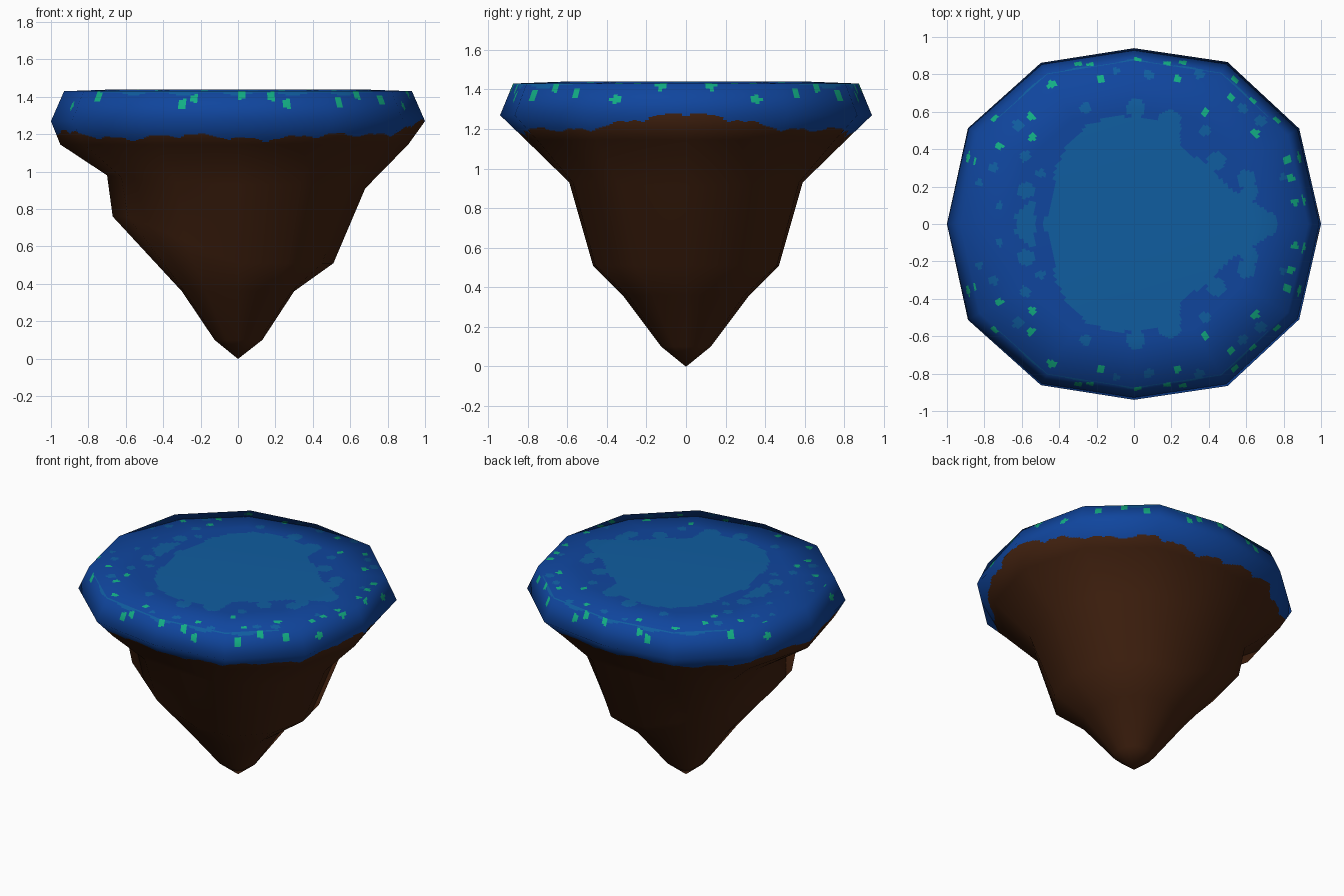
import bpy, bmesh, math
from mathutils import Vector

if "Cube" in bpy.data.objects:
    bpy.data.objects.remove(bpy.data.objects["Cube"])

SIDES = 12
SUB = 24                     # angular cuts per side, fine enough for painted edges

# Half rings at 0, 30 .. 180 degrees (mirrored in y): radii and heights
RIM = [1.0, 1.02, 1.0, 0.94, 0.995, 1.025, 1.0]
rings = [
    ([0.002] * 7, 1.44),                                   # centre of top
    ([0.65 * r for r in RIM], 1.44),                       # flat top
    ([0.93 * r for r in RIM], 1.43),                       # upper rim
    (RIM, 1.27),                                           # widest rim
    ([0.91, 0.91, 0.87, 0.81, 0.88, 0.95, 0.95], 1.145),   # under rim
    ([0.68, 0.68, 0.66, 0.59, 0.66, 0.72, 0.70],
     [0.91, 0.92, 0.93, 0.93, 0.94, 0.97, 0.98]),          # rock shoulder
    ([0.51, 0.52, 0.53, 0.47, 0.57, 0.68, 0.67],
     [0.51, 0.51, 0.51, 0.51, 0.63, 0.76, 0.76]),          # rock waist
    ([0.30, 0.33, 0.34, 0.32, 0.34, 0.33, 0.30], 0.36),
    ([0.13, 0.13, 0.13, 0.125, 0.13, 0.13, 0.125], 0.10),
    ([0.002] * 7, 0.0),                                    # tip
]
STEPS = [32, 26, 20, 26, 8, 5, 5, 5, 4]


def coarse_point(ring, k):
    radii, zs = rings[ring]
    k %= SIDES
    i = k if k <= 6 else SIDES - k
    a = math.tau * k / SIDES
    z = zs if isinstance(zs, float) else zs[i]
    return Vector((radii[i] * math.cos(a), radii[i] * math.sin(a), z))


def bridge(bm, loops):
    n = len(loops[0])
    for a, b in zip(loops, loops[1:]):
        for k in range(n):
            bm.faces.new((a[k], b[k], b[(k + 1) % n], a[(k + 1) % n]))


# Low-poly cage supplies the soft shading normals
cage = bmesh.new()
cage_loops = [[cage.verts.new(coarse_point(r, k)) for k in range(SIDES)]
              for r in range(len(rings))]
bridge(cage, cage_loops)
cage.normal_update()
normals = [[v.normal.copy() for v in loop] for loop in cage_loops]
normals[0] = [Vector((0, 0, 1))] * SIDES
normals[-1] = [Vector((0, 0, -1))] * SIDES
cage.free()

# Painted regions
PATCH = [(-0.5, 0), (-0.44, 0.08), (-0.42, 0.3), (-0.36, 0.42), (-0.25, 0.53),
         (-0.1, 0.58), (0.08, 0.56), (0.25, 0.55), (0.25, 0.42), (0.4, 0.3),
         (0.53, 0.18), (0.7, 0.08), (0.74, 0)]
LIGHT = [(0.01, 0.62, 0.05), (0.19, 0.55, 0.06), (0.6, 0.24, 0.05), (0.62, 0.17, 0.045),
         (0.7, 0, 0.07), (0.44, 0.34, 0.05), (0.38, 0.5, 0.03), (-0.58, 0.18, 0.045),
         (-0.58, 0.03, 0.055), (-0.55, 0.09, 0.03), (-0.58, 0.36, 0.03), (-0.5, 0.27, 0.025),
         (-0.62, 0.53, 0.03), (-0.26, 0.62, 0.03), (-0.75, 0.3, 0.025), (-0.72, 0.1, 0.02),
         (-0.83, 0.22, 0.02), (0.68, 0.55, 0.03), (0.58, 0.62, 0.025), (0.08, 0.8, 0.025),
         (-0.1, 0.82, 0.02), (0.35, 0.8, 0.025), (0.8, 0.25, 0.02)]
GREEN = [(-0.72, 0.42), (-0.55, 0.575), (-0.545, 0.465), (-0.44, 0.745), (-0.18, 0.775),
         (0.23, 0.775), (0.38, 0.595), (0.52, 0.675), (0.65, 0.485), (0.82, 0.345),
         (0.86, 0.12), (0.84, 0.24), (-0.87, 0.34)]
# Spots on the rim wall: angle in degrees and height
RIM_GREEN = [(36, 1.38), (46, 1.41), (55, 1.37), (73, 1.36), (78, 1.40), (89, 1.41),
             (105, 1.39), (109, 1.36), (143, 1.40), (158, 1.35), (22, 1.35), (8, 1.42)]


def in_patch(x, y):
    inside = False
    poly = PATCH + [(0.7, -0.1), (-0.45, -0.1)]
    for (x1, y1), (x2, y2) in zip(poly, poly[1:] + poly[:1]):
        if (y1 > y) != (y2 > y) and x < x1 + (y - y1) * (x2 - x1) / (y2 - y1):
            inside = not inside
    return inside


def grass_edge(a):
    """Ragged lower edge of the grass, higher on the right-hand side."""
    lift = 0.075 * max(0, math.cos(a)) ** 6 + 0.03 * max(0, -math.cos(a)) ** 6
    return (1.165 + lift + 0.022 * abs(math.sin(11 * a + 0.6))
            + 0.012 * math.sin(7 * a + 1) + 0.008 * abs(math.sin(29 * a)))


def colour_index(c, band):
    x, y, z = c.x, abs(c.y), c.z
    a = math.atan2(y, x)
    if band >= 4 or z < grass_edge(a):
        return 1
    if band < 2:
        if any((x - p) ** 2 + (y - q) ** 2 < 0.022 ** 2 for p, q in GREEN):
            return 3
        if in_patch(x, y) or any((x - p) ** 2 + (y - q) ** 2 < r * r for p, q, r in LIGHT):
            return 2
    elif z > 1.3:
        for deg, h in RIM_GREEN:
            if (a - math.radians(deg)) ** 2 + ((z - h) * 0.9) ** 2 < 0.025 ** 2:
                return 3
        if abs(x) < 0.72 and z > 1.416 + 0.01 * math.sin(19 * a):
            return 2
    return 0


# Fine island surface: blend positions and normals across each cage face
bm = bmesh.new()
loops, fine_normals, band_of = [], [], []
for r, steps in enumerate(STEPS):
    last = r == len(STEPS) - 1
    for s in range(steps + (1 if last else 0)):
        t = s / steps
        loop = []
        for j in range(SIDES * SUB):
            k, u = j // SUB, (j % SUB) / SUB
            k2 = (k + 1) % SIDES
            top = coarse_point(r, k).lerp(coarse_point(r, k2), u)
            low = coarse_point(r + 1, k).lerp(coarse_point(r + 1, k2), u)
            loop.append(bm.verts.new(top.lerp(low, t)))
            n = normals[r][k].lerp(normals[r][k2], u).lerp(
                normals[r + 1][k].lerp(normals[r + 1][k2], u), t)
            fine_normals.append(n.normalized())
        loops.append(loop)
        band_of.append(r)
bridge(bm, loops)
n_loop = SIDES * SUB
for i, f in enumerate(bm.faces):
    f.smooth = True
    f.material_index = colour_index(f.calc_center_median(), band_of[i // n_loop])

# Close the tiny holes at centre and tip
cap = bm.faces.new(loops[0])
cap.material_index = 2
tip = bm.faces.new(list(reversed(loops[-1])))
tip.material_index = 1

mesh = bpy.data.meshes.new("floating_island")
bm.to_mesh(mesh)
bm.free()
for name, col in [("deep_blue_grass", (0.005, 0.06, 0.34)),
                  ("brown_rock", (0.056, 0.016, 0.005)),
                  ("light_blue_moss", (0.005, 0.11, 0.35)),
                  ("green_spots", (0.006, 0.42, 0.23))]:
    m = bpy.data.materials.new(name)
    m.diffuse_color = (*col, 1)
    m.use_nodes = True
    m.node_tree.nodes["Principled BSDF"].inputs["Base Color"].default_value = m.diffuse_color
    mesh.materials.append(m)
mesh.normals_split_custom_set_from_vertices(fine_normals)
island = bpy.data.objects.new("floating_island", mesh)
bpy.context.collection.objects.link(island)
